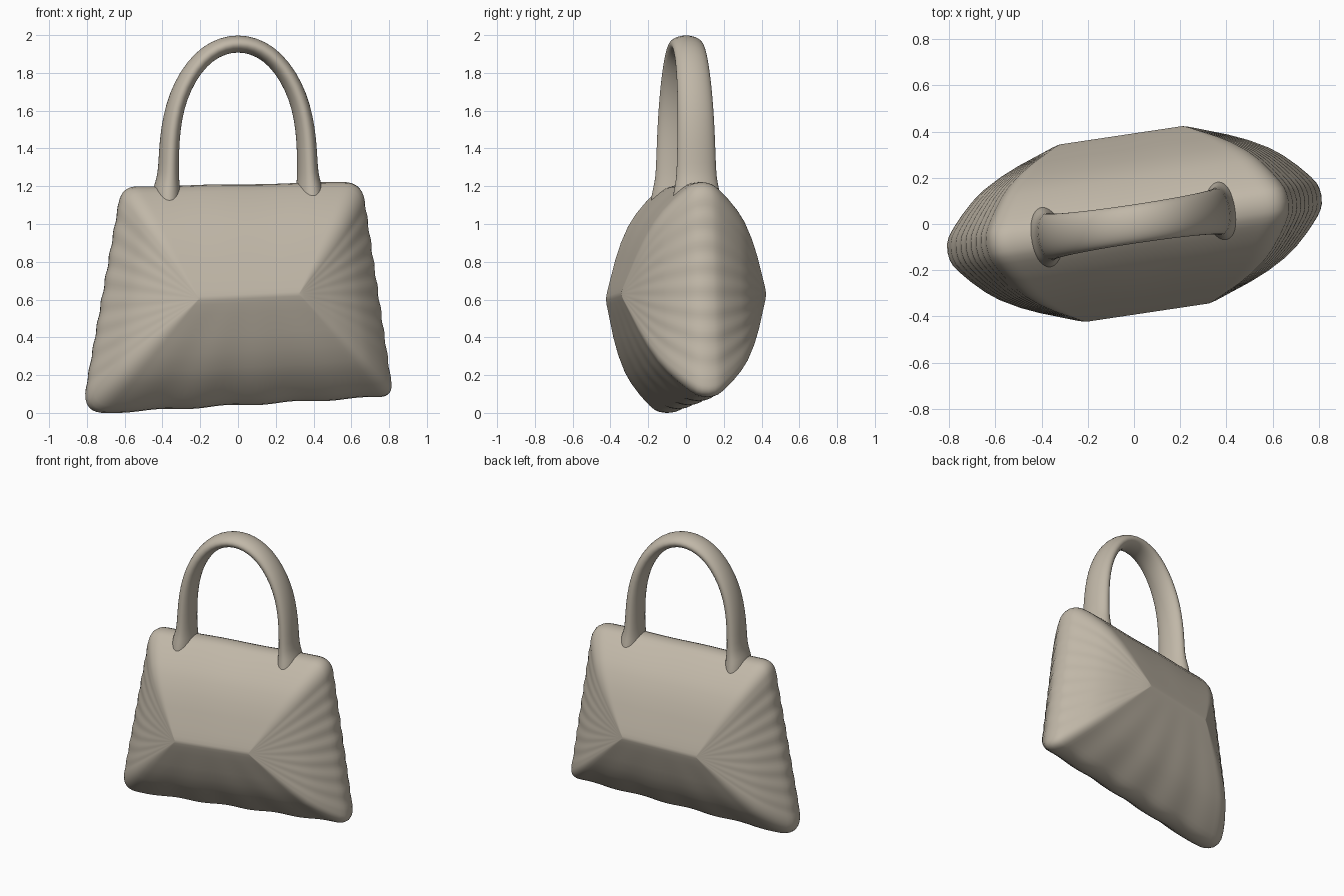
import bpy, bmesh
from math import sin, cos, pi, radians
from mathutils import Vector, Matrix

if "Cube" in bpy.data.objects:
    bpy.data.objects.remove(bpy.data.objects["Cube"])

taupe = bpy.data.materials.new("taupe fabric")
taupe.use_nodes = True
colour = (0.53, 0.475, 0.39, 1)
taupe.diffuse_color = colour
taupe.node_tree.nodes["Principled BSDF"].inputs["Base Color"].default_value = colour
TURN = Matrix.Rotation(radians(8.5), 4, "Z")


def finish(bm, name):
    bmesh.ops.remove_doubles(bm, verts=bm.verts, dist=0.0005)
    bmesh.ops.recalc_face_normals(bm, faces=bm.faces)
    bm.transform(TURN)
    mesh = bpy.data.meshes.new(name)
    bm.to_mesh(mesh)
    bm.free()
    mesh.materials.append(taupe)
    for p in mesh.polygons:
        p.use_smooth = True
    obj = bpy.data.objects.new(name, mesh)
    bpy.context.collection.objects.link(obj)
    return obj


def skin(bm, rings):
    """Join closed rings of equal length with quads."""
    rows = [[bm.verts.new(p) for p in ring] for ring in rings]
    for a, b in zip(rows, rows[1:]):
        for i in range(len(a)):
            j = (i + 1) % len(a)
            bm.faces.new((a[i], a[j], b[j], b[i]))
    return rows


def sample(keys, t):
    """Linear interpolation through (parameter, value) keys."""
    for (t0, v0), (t1, v1) in zip(keys, keys[1:]):
        if t <= t1:
            return v0 + (v1 - v0) * (t - t0) / (t1 - t0)
    return keys[-1][1]


# Body outline: rounded, slightly lopsided trapezoid, each point tied to the ridge
corners = [Vector(c) for c in ((-0.838, -0.008), (0.83, 0.088), (0.662, 1.224), (-0.622, 1.197))]
radii = (0.14, 0.07, 0.1, 0.08)
ridge_l, ridge_r = Vector((-0.265, 0.605)), Vector((0.268, 0.63))
ends = (ridge_l, ridge_r, ridge_r, ridge_l)
gathers = ((4, 0.005), (8, 0.003), (2, 0.002), (8, 0.003))
outline, targets, waves = [], [], []
for i, c in enumerate(corners):
    nxt = corners[(i + 1) % 4]
    a = c + (corners[i - 1] - c).normalized() * radii[i]
    b = c + (nxt - c).normalized() * radii[i]
    for k in range(8):
        s = k / 8
        outline.append(a * (1 - s) ** 2 + c * 2 * s * (1 - s) + b * s * s)
        targets.append(ends[i])
        waves.append(0)
    e = nxt + (c - nxt).normalized() * radii[(i + 1) % 4]
    count, size = gathers[i]
    for k in range(48):
        s = k / 48
        outline.append(b.lerp(e, s))
        targets.append(ends[i].lerp(ends[(i + 1) % 4], s))
        waves.append(size * sin(2 * pi * count * s))

# Puffed body: nested loops closing on a ridge, front and back
PUFF = ((0, 0), (0.008, 0.035), (0.025, 0.06), (0.06, 0.088), (0.1, 0.114), (0.15, 0.145),
        (0.25, 0.198), (0.35, 0.24), (0.5, 0.286), (0.65, 0.322), (0.85, 0.362), (0.94, 0.38),
        (0.98, 0.386), (1, 0.388))
bm = bmesh.new()
for side in (-1, 1):
    rings = []
    for t, depth in PUFF:
        ring = []
        for p, target, wave in zip(outline, targets, waves):
            q = p.lerp(target, t) + (p - target).normalized() * wave * (1 - t) ** 2
            ring.append((q.x, side * (depth + 1.5 * wave * t * (1 - t) ** 2), q.y))
        rings.append(ring)
    skin(bm, rings)
finish(bm, "bag_body")

# Handle: flattened tube swept over an arch, its flared feet sunk into the body
HALF_ARCH = ((0.388, 1.04), (0.386, 1.1), (0.383, 1.16), (0.379, 1.21), (0.373, 1.26), (0.37, 1.38),
             (0.361, 1.5), (0.338, 1.62), (0.297, 1.73), (0.237, 1.828), (0.162, 1.904), (0.08, 1.944))
path = [Vector((-x, 0, z)) for x, z in HALF_ARCH] + [Vector((0, 0, 1.957))]
path += [Vector((x, 0, z)) for x, z in reversed(HALF_ARCH)]
THICK = ((1.04, 0.07), (1.16, 0.075), (1.21, 0.066), (1.26, 0.054), (1.6, 0.049), (2, 0.046))
WIDE = ((1.04, 0.14), (1.1, 0.136), (1.16, 0.126), (1.21, 0.115), (1.26, 0.107), (1.6, 0.097), (2, 0.083))
rings = []
for i, p in enumerate(path):
    along = (path[min(i + 1, len(path) - 1)] - path[max(i - 1, 0)]).normalized()
    out = Vector((-along.z, 0, along.x))
    thick, wide = sample(THICK, p.z), sample(WIDE, p.z)
    ring = []
    for k in range(24):
        a = 2 * pi * k / 24
        ring.append(p + out * thick * cos(a) + Vector((0, wide * sin(a), 0)))
    rings.append(ring)
bm = bmesh.new()
rows = skin(bm, rings)
bm.faces.new(rows[0])
bm.faces.new(rows[-1])
handle = finish(bm, "handle")
smooth = handle.modifiers.new("smooth_arch", "SUBSURF")
smooth.levels = smooth.render_levels = 1
